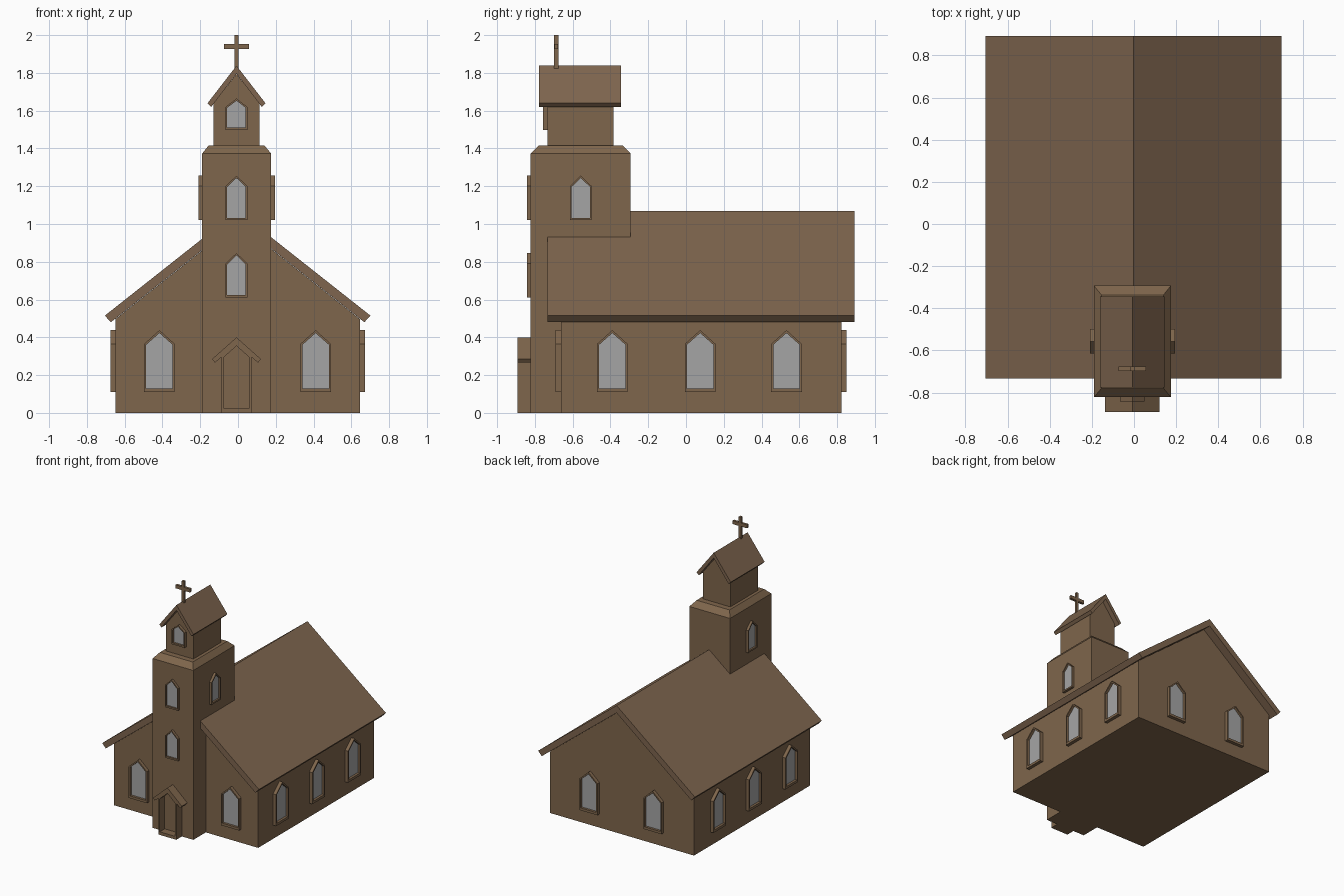
import bpy, bmesh, math
from mathutils import Matrix, Vector

if "Cube" in bpy.data.objects:
    bpy.data.objects.remove(bpy.data.objects["Cube"])


def srgb(*c):
    return tuple(((v / 255 + 0.055) / 1.055) ** 2.4 for v in c) + (1.0,)


def material(name, col):
    m = bpy.data.materials.new(name)
    m.diffuse_color = col
    m.use_nodes = True
    m.node_tree.nodes["Principled BSDF"].inputs["Base Color"].default_value = m.diffuse_color
    return m


WOOD = material("brown wood", srgb(127, 102, 76))
ROOF = material("roof brown", srgb(126, 101, 78))
GLASS = material("grey glass", srgb(165, 165, 165))


def finish(name, bm, mat, matrix=None, solid=True):
    if solid:
        bmesh.ops.recalc_face_normals(bm, faces=bm.faces)
    me = bpy.data.meshes.new(name)
    bm.to_mesh(me)
    bm.free()
    me.materials.append(mat)
    ob = bpy.data.objects.new(name, me)
    if matrix:
        ob.matrix_world = matrix
    bpy.context.collection.objects.link(ob)
    return ob


def prism(name, pts, y0, y1, mat):
    """Extrude an x-z profile along y."""
    bm = bmesh.new()
    f = bm.faces.new([bm.verts.new((x, y0, z)) for x, z in pts])
    r = bmesh.ops.extrude_face_region(bm, geom=[f])
    bmesh.ops.translate(bm, vec=(0, y1 - y0, 0),
                        verts=[v for v in r["geom"] if isinstance(v, bmesh.types.BMVert)])
    return finish(name, bm, mat)


def box(name, x0, x1, y0, y1, z0, z1, mat):
    return prism(name, [(x0, z0), (x1, z0), (x1, z1), (x0, z1)], y0, y1, mat)


def house(name, cx, hw, z0, shoulder, apex, y0, y1, mat):
    return prism(name, [(cx - hw, z0), (cx + hw, z0), (cx + hw, shoulder),
                        (cx, apex), (cx - hw, shoulder)], y0, y1, mat)


def gable_roof(name, cx, top, eave, under, under_apex, y0, y1, mat):
    """Bent slab: ridge height, (half width, z) of upper and lower eave edges."""
    prism(name, [(cx, top), (cx + eave[0], eave[1]), (cx + under[0], under[1]),
                 (cx, under_apex), (cx - under[0], under[1]), (cx - eave[0], eave[1])],
          y0, y1, mat)


def opening(name, loc, angle, hw, height, shoulder, depth, pane_mat,
            rim=0.011, sill=0.02, pane_out=0.008):
    """Pointed frame standing proud of a wall, with a pane inside."""
    M = Matrix.Translation(Vector(loc)) @ Matrix.Rotation(math.radians(angle), 4, 'Z')
    outer = [(-hw, 0), (hw, 0), (hw, shoulder), (0, height), (-hw, shoulder)]
    iw = hw - rim
    inner = [(-iw, sill), (iw, sill), (iw, shoulder - rim * 0.4),
             (0, height - rim * 1.4), (-iw, shoulder - rim * 0.4)]
    bm = bmesh.new()
    rings = [[bm.verts.new((x, y, z)) for x, z in p]
             for p, y in ((outer, 0.004), (outer, -depth), (inner, -depth), (inner, 0.004))]
    for k in range(4):
        a, b = rings[k], rings[(k + 1) % 4]
        for i in range(5):
            j = (i + 1) % 5
            bm.faces.new((a[i], a[j], b[j], b[i]))
    finish(name + "_frame", bm, WOOD, M)
    bm = bmesh.new()
    bm.faces.new([bm.verts.new((x, -pane_out, z)) for x, z in inner])
    finish(name + "_pane", bm, pane_mat, M, solid=False)


# Nave with gable walls, and its roof
house("nave", -0.002, 0.647, 0, 0.497, 1.008, -0.663, 0.824, WOOD)
gable_roof("nave_roof", -0.002, 1.07, (0.703, 0.515), (0.671, 0.48), 1.01, -0.733, 0.893, ROOF)

# Tower with sloped cap
TX = -0.008
box("tower", -0.19, 0.175, -0.822, -0.293, 0, 1.373, WOOD)
bm = bmesh.new()
lo = [bm.verts.new((x, y, 1.373)) for x, y in
      ((-0.19, -0.822), (0.175, -0.822), (0.175, -0.293), (-0.19, -0.293))]
hi = [bm.verts.new((x, y, 1.416)) for x, y in
      ((-0.155, -0.78), (0.14, -0.78), (0.14, -0.336), (-0.155, -0.336))]
bm.faces.new(hi)
bm.faces.new(lo)
for i in range(4):
    j = (i + 1) % 4
    bm.faces.new((lo[i], lo[j], hi[j], hi[i]))
finish("tower_cap", bm, WOOD)

# Belfry, its roof and the cross
house("belfry", TX, 0.122, 1.41, 1.637, 1.794, -0.734, -0.383, WOOD)
gable_roof("belfry_roof", TX, 1.838, (0.153, 1.64), (0.134, 1.62), 1.795, -0.777, -0.343, ROOF)
box("cross_post", TX - 0.0105, TX + 0.0105, -0.698, -0.676, 1.81, 2.0, WOOD)
box("cross_arm", TX - 0.065, TX + 0.065, -0.697, -0.677, 1.926, 1.954, WOOD)

# Porch: recessed door in a frame under a small gable roof
opening("door", (TX, -0.822, 0), 0, 0.08, 0.37, 0.297, 0.071, WOOD, sill=0.025)
gable_roof("porch_roof", TX, 0.40, (0.129, 0.285), (0.114, 0.266), 0.362, -0.893, -0.815, WOOD)

# Nave windows: front and back pairs, three along each side
BIG = (0.081, 0.328, 0.255, 0.027, GLASS)
for n, x in enumerate((-0.416, 0.411)):
    opening(f"front_window_{n}", (x, -0.663, 0.11), 0, *BIG)
for n, x in enumerate((-0.295, 0.28)):
    opening(f"back_window_{n}", (x, 0.824, 0.11), 180, *BIG)
for n, y in enumerate((-0.39, 0.075, 0.532)):
    opening(f"right_window_{n}", (0.645, y, 0.11), 90, *BIG)
    opening(f"left_window_{n}", (-0.649, y, 0.11), -90, *BIG)

# Tower and belfry windows
SMALL = (0.058, 0.236, 0.18, 0.02, GLASS, 0.009, 0.013, 0.006)
opening("tower_window_low", (TX, -0.822, 0.61), 0, *SMALL)
opening("tower_window_high", (TX, -0.822, 1.02), 0, *SMALL)
opening("tower_window_right", (0.175, -0.557, 1.02), 90, *SMALL)
opening("tower_window_left", (-0.19, -0.557, 1.02), -90, *SMALL)
opening("belfry_window", (TX, -0.734, 1.497), 0, 0.058, 0.168, 0.122, 0.022, GLASS,
        0.009, 0.013, 0.006)
